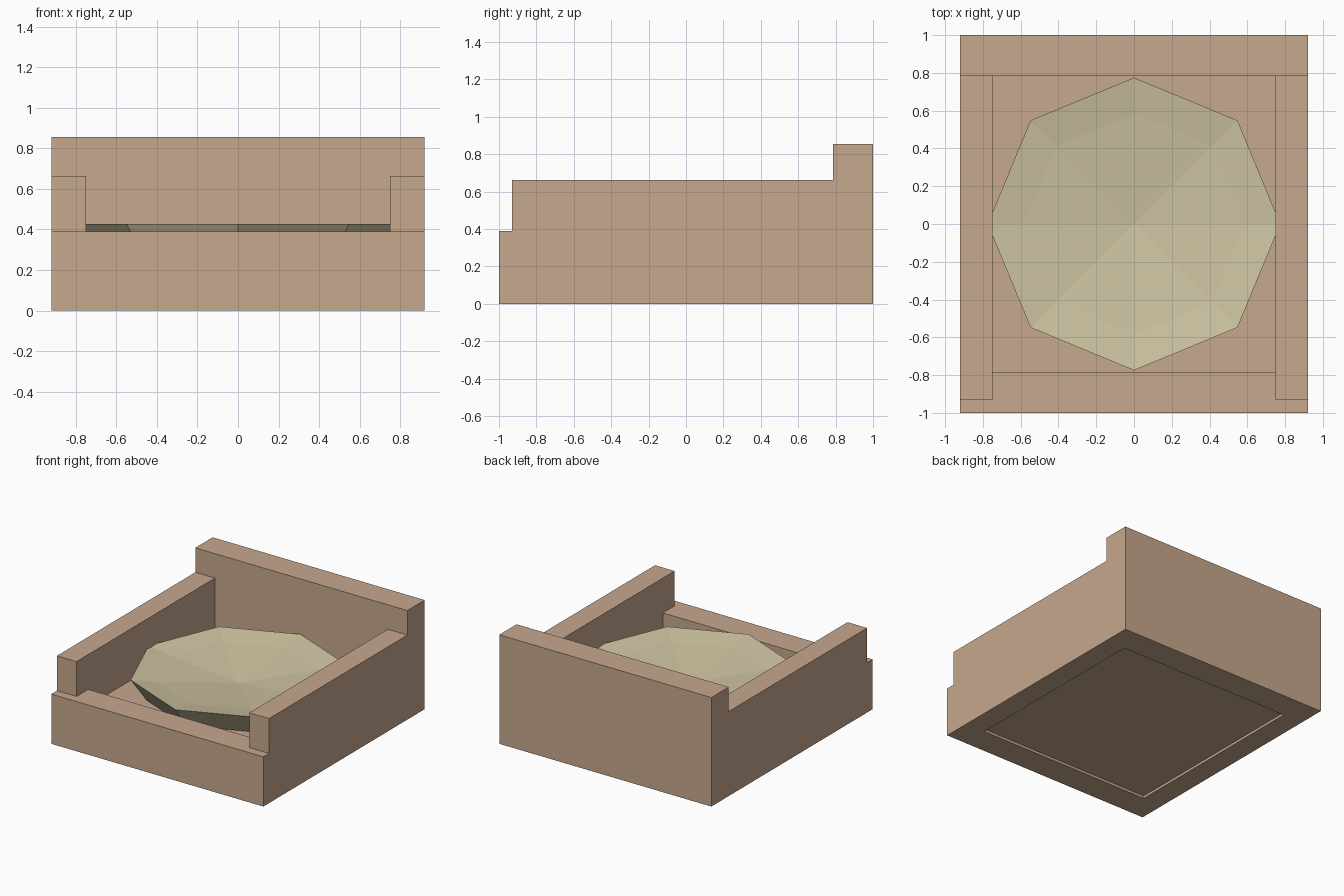
import bpy, bmesh, math

cube = bpy.data.objects.get("Cube")
if cube:
    bpy.data.objects.remove(cube, do_unlink=True)


def material(name, rgb):
    m = bpy.data.materials.new(name)
    m.use_nodes = True
    m.diffuse_color = (*rgb, 1)
    m.node_tree.nodes["Principled BSDF"].inputs["Base Color"].default_value = (*rgb, 1)
    return m


def add_object(name, bm, mat):
    bmesh.ops.recalc_face_normals(bm, faces=bm.faces)
    mesh = bpy.data.meshes.new(name)
    bm.to_mesh(mesh)
    bm.free()
    mesh.materials.append(mat)
    ob = bpy.data.objects.new(name, mesh)
    bpy.context.collection.objects.link(ob)
    return ob


def box(name, low, high, mat):
    bm = bmesh.new()
    bmesh.ops.create_cube(bm, size=1)
    for v in bm.verts:
        v.co = [h if c > 0 else l for c, l, h in zip(v.co, low, high)]
    return add_object(name, bm, mat)


def cut(target, low, high):
    cutter = box("cutter", low, high, target.data.materials[0])
    cutter.hide_render = True
    mod = target.modifiers.new("cut", 'BOOLEAN')
    mod.operation = 'DIFFERENCE'
    mod.solver = 'EXACT'
    mod.object = cutter
    bpy.context.view_layer.objects.active = target
    bpy.ops.object.modifier_apply(modifier=mod.name)
    bpy.data.objects.remove(cutter, do_unlink=True)


wood = material("tan wood", (0.565, 0.392, 0.270))
cloth = material("cream cloth", (0.617, 0.552, 0.356))

W, IN_X, IN_Y = 0.92, 0.75, 0.785      # outer half width, inner half sizes
PANEL, SIDE, BACK = 0.39, 0.663, 0.855  # heights of front, sides and back

# Frame: one block with stepped walls cut out of it
frame = box("bed_frame", (-W, -1, 0), (W, 1, BACK), wood)
cut(frame, (-2, -2, SIDE), (2, IN_Y, 2))            # lower the side walls
cut(frame, (-2, -2, PANEL), (2, -0.93, 2))          # ledge before the side walls
cut(frame, (-IN_X, -2, PANEL), (IN_X, IN_Y, 2))     # open entrance
cut(frame, (-IN_X, -IN_Y, -1), (IN_X, IN_Y, 2))     # inner well

# Floor slab, slightly recessed underneath
box("bed_floor", (-IN_X, -IN_Y, 0.02), (IN_X, IN_Y, 0.26), wood)

# Cushion: eight-sided dished pad, lathed from (radius, height) rings
bm = bmesh.new()
rings = []
for radius, z in ((0.585, 0.398), (0.775, 0.427), (0.585, 0.15)):
    rings.append([bm.verts.new((radius * math.cos(i * math.pi / 4),
                                radius * math.sin(i * math.pi / 4), z)) for i in range(8)])
top = bm.verts.new((0, 0, 0.34))
bottom = bm.verts.new((0, 0, 0.08))
for i in range(8):
    j = (i + 1) % 8
    bm.faces.new((top, rings[0][i], rings[0][j]))
    bm.faces.new((bottom, rings[2][j], rings[2][i]))
    for a, b in zip(rings, rings[1:]):
        bm.faces.new((a[i], b[i], b[j], a[j]))
add_object("cushion", bm, cloth)
